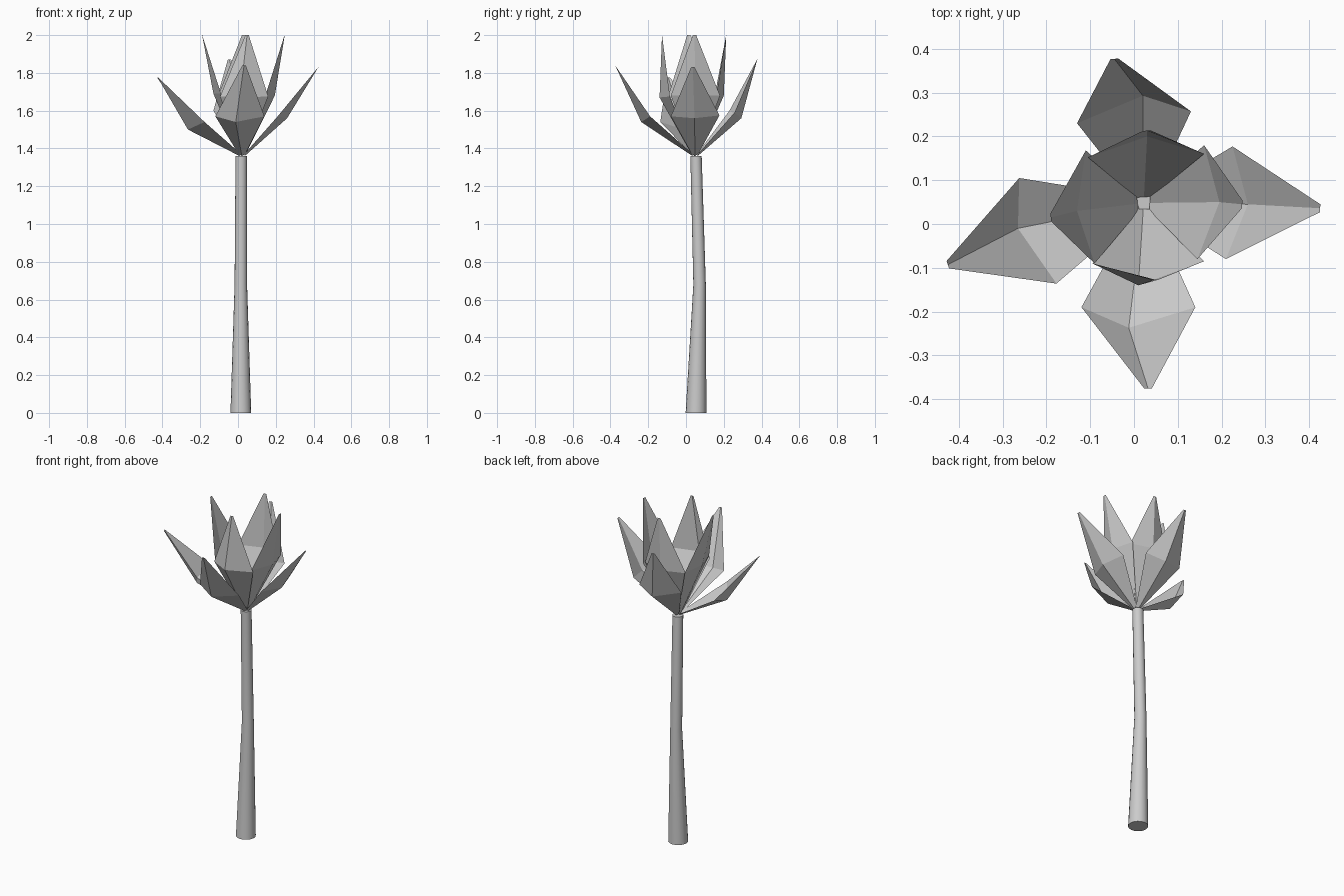
import bpy, bmesh, math
from mathutils import Vector

if "Cube" in bpy.data.objects:
    bpy.data.objects.remove(bpy.data.objects["Cube"])

def make_object(name, bm):
    bmesh.ops.recalc_face_normals(bm, faces=bm.faces)
    mesh = bpy.data.meshes.new(name)
    bm.to_mesh(mesh)
    bm.free()
    ob = bpy.data.objects.new(name, mesh)
    bpy.context.collection.objects.link(ob)
    return ob

# Stem: slightly bent tapering tube
SIDES = 16
bm = bmesh.new()
rings = []
for x, y, z, r in [(0.015, 0.053, 0, 0.055), (0.015, 0.072, 0.68, 0.033), (0.017, 0.053, 1.36, 0.03)]:
    rings.append([bm.verts.new((x + r * math.cos(2 * math.pi * i / SIDES),
                                y + r * math.sin(2 * math.pi * i / SIDES), z)) for i in range(SIDES)])
for a, b in zip(rings, rings[1:]):
    for i in range(SIDES):
        j = (i + 1) % SIDES
        bm.faces.new((a[i], a[j], b[j], b[i])).smooth = True
bm.faces.new(rings[0][::-1])
bm.faces.new(rings[-1])
make_object("stem", bm)

# Petals: thin folded sheets, three points across at base, widest line and tip
BASE = Vector((0.022, 0.048, 1.36))

def petal(name, side_a, keel, side_b, tip):
    a, k, b, t = map(Vector, (side_a, keel, side_b, tip))
    across = (b - a).normalized()
    out = Vector((k.x - BASE.x, k.y - BASE.y, 0)).normalized()
    root = BASE + out * 0.014
    rows = [(root - across * 0.018 + Vector((0, 0, 0.012)), root, root + across * 0.018 + Vector((0, 0, 0.012))),
            (a, k, b),
            (t - across * 0.009, t, t + across * 0.009)]
    bm = bmesh.new()
    g = [[bm.verts.new(p) for p in row] for row in rows]
    for i in range(2):
        for j in range(2):
            bm.faces.new((g[i][j], g[i][j + 1], g[i + 1][j + 1], g[i + 1][j]))
    make_object(name, bm)

# Outer spreading petals
petal("outer_petal_front", (-0.12, -0.19, 1.57), (-0.012, -0.237, 1.54), (0.14, -0.19, 1.57), (0.032, -0.375, 1.84))
petal("outer_petal_right", (0.21, -0.08, 1.57), (0.26, 0.045, 1.56), (0.225, 0.177, 1.575), (0.425, 0.036, 1.83))
petal("outer_petal_back", (0.13, 0.257, 1.59), (0.02, 0.293, 1.56), (-0.13, 0.23, 1.60), (-0.045, 0.377, 1.87))
petal("outer_petal_left", (-0.262, 0.105, 1.54), (-0.265, -0.01, 1.50), (-0.177, -0.136, 1.54), (-0.425, -0.093, 1.775))

# Inner upright petals
petal("inner_petal_front", (-0.095, -0.09, 1.675), (0.01, -0.14, 1.67), (0.16, -0.085, 1.675), (0.048, -0.127, 2.0))
petal("inner_petal_right", (0.145, -0.08, 1.68), (0.195, 0.05, 1.68), (0.16, 0.18, 1.68), (0.247, 0.045, 2.0))
petal("inner_petal_back", (0.16, 0.16, 1.68), (0.03, 0.2, 1.68), (-0.105, 0.152, 1.68), (0.03, 0.213, 2.0))
petal("inner_petal_left", (-0.11, 0.168, 1.69), (-0.13, 0.03, 1.69), (-0.09, -0.09, 1.69), (-0.19, 0.015, 2.0))
